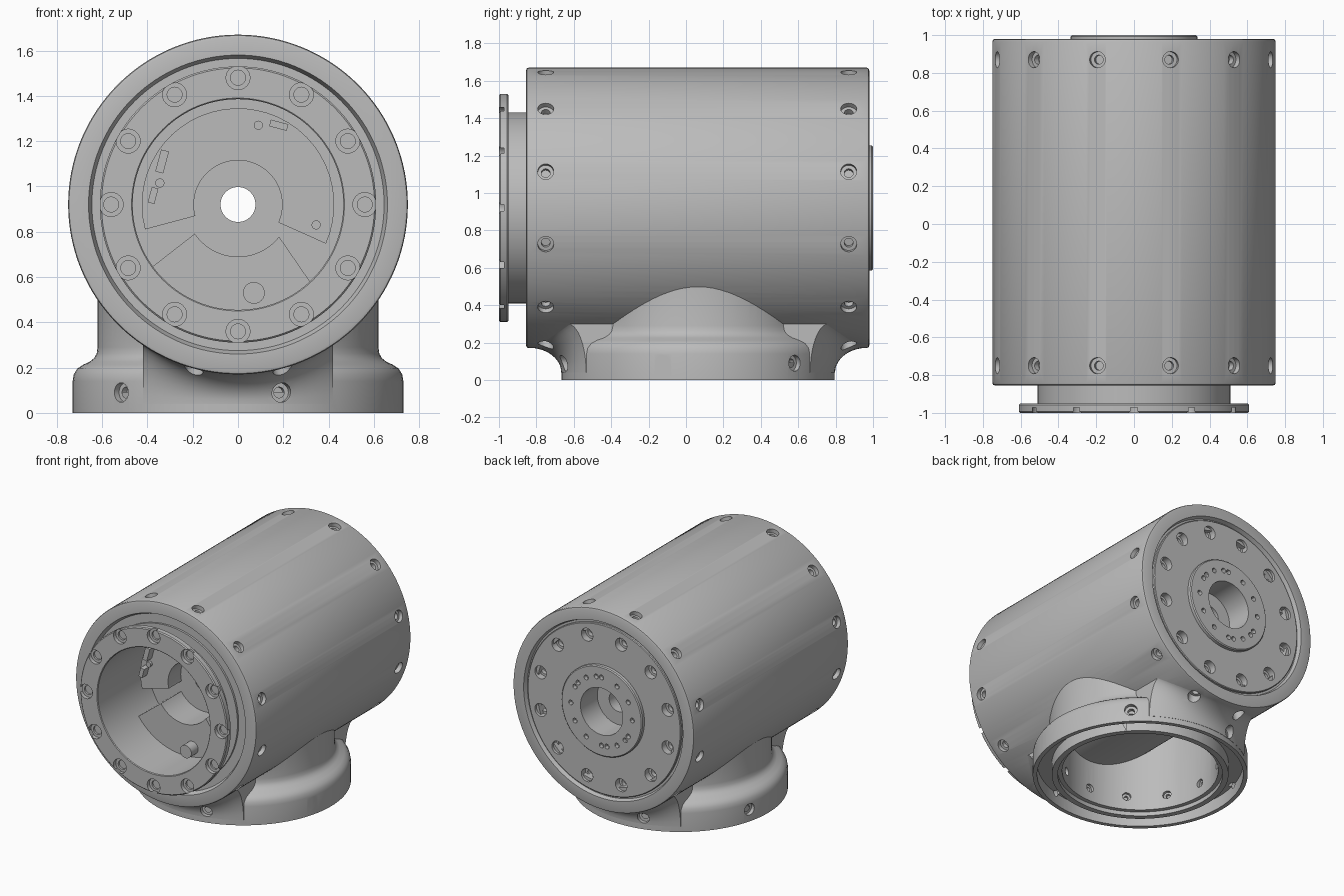
import bpy, bmesh
from math import sin, cos, pi, radians, sqrt
from mathutils import Vector, Matrix

cube = bpy.data.objects.get("Cube")
if cube:
    bpy.data.objects.remove(cube)

grey = bpy.data.materials.new("machined grey")
grey.use_nodes = True
grey.diffuse_color = (0.5, 0.5, 0.5, 1)
grey.node_tree.nodes["Principled BSDF"].inputs["Base Color"].default_value = (0.5, 0.5, 0.5, 1)

AXIS_Z = 0.92      # height of the barrel axis
BASE_Y = 0.065     # centre of the round foot
BARREL_R, BASE_R = 0.75, 0.73


def finish(name, bm):
    bmesh.ops.remove_doubles(bm, verts=bm.verts, dist=1e-5)
    bmesh.ops.recalc_face_normals(bm, faces=bm.faces)
    mesh = bpy.data.meshes.new(name)
    bm.to_mesh(mesh)
    bm.free()
    mesh.materials.append(grey)
    ob = bpy.data.objects.new(name, mesh)
    bpy.context.scene.collection.objects.link(ob)
    return ob


def add_revolve(bm, profile, origin, axis, sides):
    """Spin a closed (radius, height) outline about an axis."""
    turn = Vector(axis).to_track_quat('Z', 'Y').to_matrix().to_4x4()
    place = Matrix.Translation(origin) @ turn
    rings = []
    for i in range(sides):
        a = 2 * pi * i / sides
        rings.append([bm.verts.new(place @ Vector((r * cos(a), r * sin(a), h))) for r, h in profile])
    n = len(profile)
    for i in range(sides):
        p, q = rings[i], rings[(i + 1) % sides]
        for j in range(n):
            k = (j + 1) % n
            if profile[j][0] or profile[k][0]:
                bm.faces.new((p[j], q[j], q[k], p[k]))


def revolve(name, profile, origin, axis, sides=96):
    bm = bmesh.new()
    add_revolve(bm, profile, origin, axis, sides)
    return finish(name, bm)


def prism(name, outline, y0, y1):
    """Extrude an (x, z) outline, relative to the barrel axis, along y."""
    bm = bmesh.new()
    face = bm.faces.new([bm.verts.new((x, y0, AXIS_Z + z)) for x, z in outline])
    new = bmesh.ops.extrude_face_region(bm, geom=[face])["geom"]
    bmesh.ops.translate(bm, vec=(0, y1 - y0, 0),
                        verts=[v for v in new if isinstance(v, bmesh.types.BMVert)])
    return finish(name, bm)


def arc(r, a0, a1, n=32):
    return [(r * cos(radians(a0 + (a1 - a0) * i / n)), r * sin(radians(a0 + (a1 - a0) * i / n)))
            for i in range(n + 1)]


def combine(target, other, operation):
    mod = target.modifiers.new("cut", 'BOOLEAN')
    mod.object, mod.operation, mod.solver = other, operation, 'EXACT'
    bpy.context.view_layer.objects.active = target
    bpy.ops.object.modifier_apply(modifier=mod.name)
    bpy.data.objects.remove(other)


def stepped(r, r2, depth, depth2):
    """Counterbored hole, entering along its own axis."""
    return [(0, -0.03), (r, -0.03), (r, depth), (r2, depth), (r2, depth2), (0, depth2)]


def holes(places, profile, sides=20):
    bm = bmesh.new()
    for origin, axis in places:
        add_revolve(bm, profile, origin, axis, sides)
    return finish("hole_cutter", bm)


def flare(name, back):
    """Concave web between the foot and one end of the barrel."""
    bm = bmesh.new()
    rows, steps, half = [], 20, 0.42
    for i in range(steps + 1):
        x = half * (2 * i / steps - 1)
        root = -sqrt(BASE_R ** 2 - x * x) - 0.002
        reach = 0.172 * (1 - 2.4 * x * x)
        top = AXIS_Z - sqrt(BARREL_R ** 2 - x * x) + 0.002
        pts = [(root - reach * (1 - cos(t * pi / 20)), 0.04 + (top - 0.04) * sin(t * pi / 20))
               for t in range(11)]
        pts += [(-0.36, top + 0.1), (-0.36, 0.04)]
        sign = -1 if back else 1
        rows.append([bm.verts.new((x, BASE_Y + sign * y, z)) for y, z in pts])
    n = len(rows[0])
    for p, q in zip(rows, rows[1:]):
        for j in range(n):
            k = (j + 1) % n
            bm.faces.new((p[j], p[k], q[k], q[j]))
    bm.faces.new(rows[0])
    bm.faces.new(rows[-1])
    return finish(name, bm)


along = (0, 1, 0)
axis_at = (0, 0, AXIS_Z)
foot_at = (0, BASE_Y, 0)

# Outer housing: barrel shell, round foot and end webs
housing = revolve("housing", [
    (0.57, -0.82), (0.645, -0.82), (0.66, -0.855), (0.735, -0.855), (0.746, -0.851), (0.75, -0.84),
    (0.75, 0.965), (0.746, 0.976), (0.735, 0.98), (0.66, 0.98), (0.65, 0.95), (0.57, 0.95)],
    axis_at, along, 128)
foot = revolve("foot", [
    (0, 0), (0.73, 0), (0.73, 0.14), (0.725, 0.17), (0.71, 0.195), (0.685, 0.212), (0.655, 0.226),
    (0.635, 0.242), (0.624, 0.262), (0.62, 0.29), (0.62, 0.56), (0, 0.56)], foot_at, (0, 0, 1))
combine(housing, foot, 'UNION')
for back in (False, True):
    combine(housing, flare("web", back), 'UNION')

# Foot bore and the groove round it
bore = revolve("bore_cutter", [(0, -0.1), (0.56, -0.1), (0.56, 0.03), (0.53, 0.03), (0.53, 0.9), (0, 0.9)],
               foot_at, (0, 0, 1))
combine(housing, bore, 'DIFFERENCE')
groove = revolve("groove_cutter", [(0.6, -0.1), (0.7, -0.1), (0.7, 0.09), (0.6, 0.09)], foot_at, (0, 0, 1))
combine(housing, groove, 'DIFFERENCE')

# Screw holes round both barrel ends and the foot
places = []
for y in (-0.75, 0.87):
    for i in range(12):
        a = radians(15 + 30 * i)
        d = Vector((cos(a), 0, sin(a)))
        places.append((Vector((0, y, AXIS_Z)) + d * BARREL_R, -d))
for i in range(6):
    a = radians(45 + 60 * i)
    d = Vector((cos(a), sin(a), 0))
    places.append((Vector((0, BASE_Y, 0.09)) + d * BASE_R, -d))
combine(housing, holes(places, stepped(0.043, 0.024, 0.03, 0.06)), 'DIFFERENCE')

# Screw holes inside the foot bore
places = []
for i in range(12):
    a = radians(30 * i)
    d = Vector((cos(a), sin(a), 0))
    places.append((Vector((0, BASE_Y, 0.13)) + d * 0.53, d))
combine(housing, holes(places, stepped(0.03, 0.015, 0.02, 0.04)), 'DIFFERENCE')

# Inner drum: open front with flange, stepped through-bore, back disc
drum = revolve("drum", [
    (0.077, -0.4), (0.465, -0.4), (0.465, -0.995), (0.47, -1.0), (0.603, -1.0), (0.61, -0.993),
    (0.61, -0.957), (0.603, -0.95), (0.51, -0.95), (0.51, -0.835), (0.58, -0.835), (0.58, 0.94),
    (0.635, 0.94), (0.635, 0.965), (0.63, 0.97), (0.335, 0.97), (0.335, 0.993), (0.328, 1.0),
    (0.175, 1.0), (0.175, 0.8), (0.077, 0.8)], axis_at, along, 128)


def ring_places(radius, y, axis, angles):
    return [((radius * cos(radians(a)), y, AXIS_Z + radius * sin(radians(a))), axis) for a in angles]


twelve = range(0, 360, 30)
combine(drum, holes(ring_places(0.56, -1.0, along, twelve),
                    stepped(0.053, 0.033, 0.028, 0.042), 24), 'DIFFERENCE')
combine(drum, holes(ring_places(0.545, 0.97, (0, -1, 0), range(15, 360, 30)),
                    stepped(0.048, 0.03, 0.05, 0.08), 24), 'DIFFERENCE')
small = list(twelve) + [40, 80, 220, 260]
combine(drum, holes(ring_places(0.255, 1.0, (0, -1, 0), small),
                    stepped(0.018, 0.01, 0.03, 0.05), 12), 'DIFFERENCE')

# Plates, blocks and pegs inside the open front
parts = [
    prism("upper_plate", arc(0.425, -24, 195) + arc(0.195, 195, -24), -0.55, -0.39),
    prism("lower_shelf", arc(0.468, 216, 313) + arc(0.23, 322, 214), -0.64, -0.39),
]
tilt = Matrix.Rotation(radians(-15), 2)
for x, z, w, h in ((0.18, 0.35, 0.04, 0.015), (-0.335, 0.19, 0.018, 0.05), (-0.375, 0.04, 0.015, 0.035)):
    corners = [tilt @ Vector((w * i, h * j)) for i, j in ((-1, -1), (1, -1), (1, 1), (-1, 1))]
    parts.append(prism("block", [(x + c.x, z + c.y) for c in corners], -0.61, -0.54))
for x, z, r, y in ((0.09, 0.35, 0.02, -0.57), (-0.345, 0.095, 0.02, -0.57),
                   (0.345, -0.09, 0.02, -0.57), (0.07, -0.39, 0.048, -0.72)):
    parts.append(prism("peg", [(x + u, z + v) for u, v in arc(r, 0, 345, 23)], y, -0.5))

# Smooth shading with sharp edges kept
bpy.ops.object.select_all(action='DESELECT')
for ob in [housing, drum] + parts:
    ob.select_set(True)
bpy.context.view_layer.objects.active = housing
bpy.ops.object.shade_smooth_by_angle(angle=radians(30))
